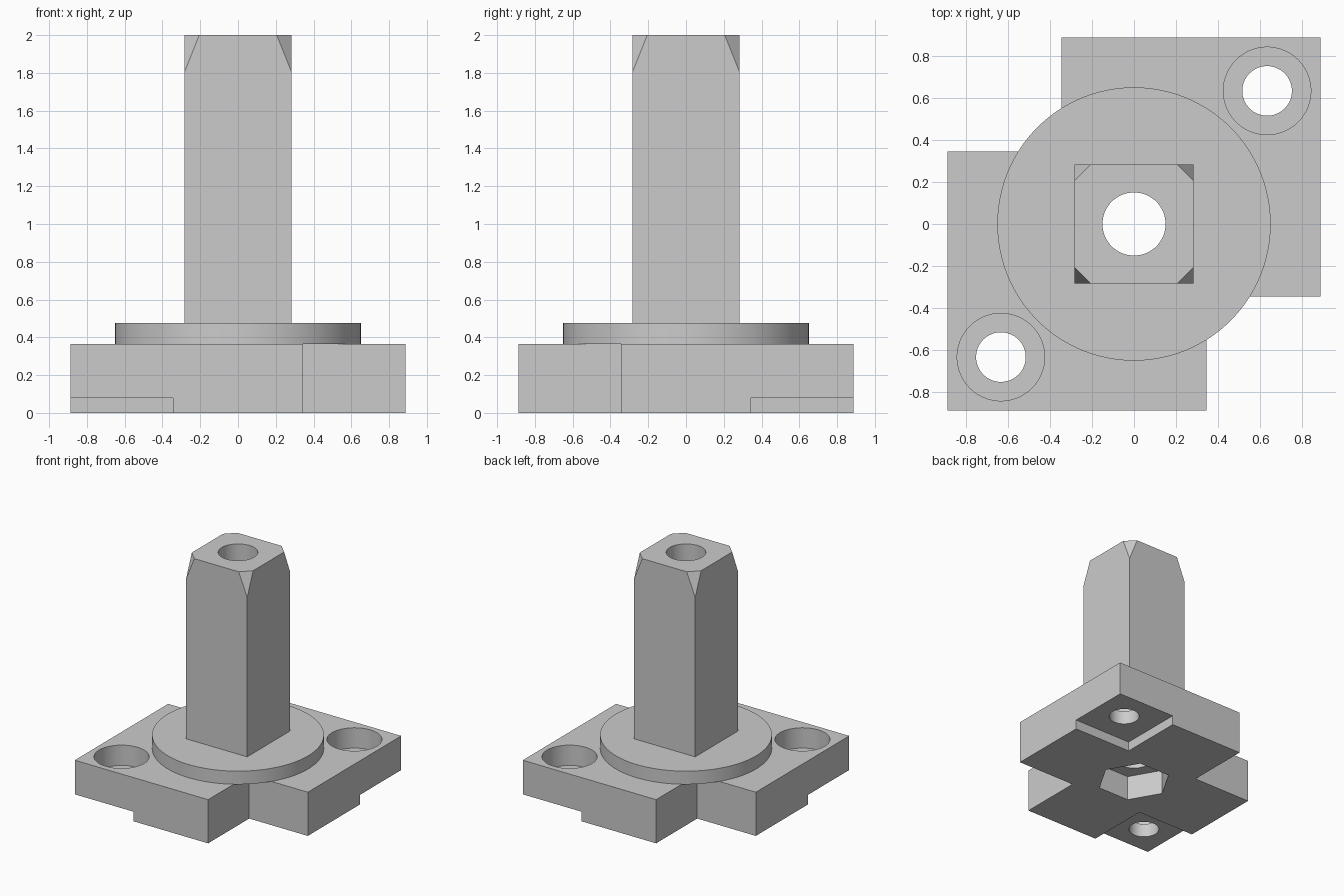
import bpy, bmesh, math
from mathutils import Vector

if "Cube" in bpy.data.objects:
    bpy.data.objects.remove(bpy.data.objects["Cube"], do_unlink=True)

grey = bpy.data.materials.new("plain grey")
grey.use_nodes = True
grey.diffuse_color = (0.6, 0.6, 0.6, 1)
grey.node_tree.nodes["Principled BSDF"].inputs["Base Color"].default_value = (0.6, 0.6, 0.6, 1)

HALF, INNER = 0.887, 0.345      # plate reach and notch edge
PLATE, FLANGE, TOP = 0.365, 0.475, 2.0
STEP = 0.08                     # underside corner recess
POST, CHAMFER, CHAMFER_Z = 0.283, 0.078, 1.805
HOLE = 0.633                    # mounting hole offset


def add_object(name, bm):
    bmesh.ops.recalc_face_normals(bm, faces=bm.faces)
    mesh = bpy.data.meshes.new(name)
    bm.to_mesh(mesh)
    bm.free()
    mesh.materials.append(grey)
    ob = bpy.data.objects.new(name, mesh)
    bpy.context.collection.objects.link(ob)
    return ob


def prism(name, outline, z0, z1):
    bm = bmesh.new()
    face = bm.faces.new([bm.verts.new((x, y, z0)) for x, y in outline])
    top = bmesh.ops.extrude_face_region(bm, geom=[face])["geom"]
    verts = [v for v in top if isinstance(v, bmesh.types.BMVert)]
    bmesh.ops.translate(bm, verts=verts, vec=(0, 0, z1 - z0))
    return add_object(name, bm)


def ring(radius, sides, cx=0, cy=0):
    return [(cx + radius * math.cos(math.tau * i / sides),
             cy + radius * math.sin(math.tau * i / sides)) for i in range(sides)]


def cut(target, cutters):
    for cutter in cutters:
        cutter.hide_render = True
        mod = target.modifiers.new("cut", 'BOOLEAN')
        mod.operation, mod.solver, mod.object = 'DIFFERENCE', 'EXACT', cutter
    bpy.context.view_layer.update()
    graph = bpy.context.evaluated_depsgraph_get()
    target.data = bpy.data.meshes.new_from_object(target.evaluated_get(graph))
    target.modifiers.clear()
    for cutter in cutters:
        bpy.data.objects.remove(cutter, do_unlink=True)


def bore():
    return prism("bore_cutter", ring(0.15, 96), -0.1, TOP + 0.1)


# Base plate: two overlapping squares on a diagonal
half_outline = [(INNER, -HALF), (INNER, -INNER), (HALF, -INNER), (HALF, HALF)]
outline = half_outline + [(-x, -y) for x, y in half_outline]
plate = prism("base_plate", outline, 0, PLATE)

# Corner recesses, counterbored holes and hexagonal nut pocket
cutters = [bore(), prism("nut_cutter", ring(0.29, 6), -0.1, 0.21)]
for s in (-1, 1):
    square = [(s * x, s * y) for x, y in
              ((INNER, INNER), (1, INNER), (1, 1), (INNER, 1))]
    cutters += [prism("recess_cutter", square, -0.1, STEP),
                prism("hole_cutter", ring(0.118, 64, s * HOLE, s * HOLE), -0.1, 1),
                prism("counterbore_cutter", ring(0.208, 96, s * HOLE, s * HOLE), 0.195, 1)]
cut(plate, cutters)

# Round flange
flange = prism("round_flange", ring(0.65, 128), PLATE, FLANGE)
cut(flange, [bore()])

# Square post with tapered corner cuts at the top
bm = bmesh.new()
for sx in (-1, 1):
    for sy in (-1, 1):
        short = POST - CHAMFER
        for x, y, z in ((POST, POST, FLANGE), (POST, POST, CHAMFER_Z),
                        (short, POST, TOP), (POST, short, TOP)):
            bm.verts.new(Vector((sx * x, sy * y, z)))
bmesh.ops.convex_hull(bm, input=bm.verts)
bmesh.ops.dissolve_limit(bm, angle_limit=0.01, verts=bm.verts, edges=bm.edges)
post = add_object("square_post", bm)
cut(post, [bore()])

# Smooth round walls, sharp edges elsewhere
bpy.ops.object.select_all(action='DESELECT')
for ob in (plate, flange, post):
    ob.select_set(True)
bpy.context.view_layer.objects.active = plate
bpy.ops.object.shade_smooth_by_angle(angle=math.radians(15))
